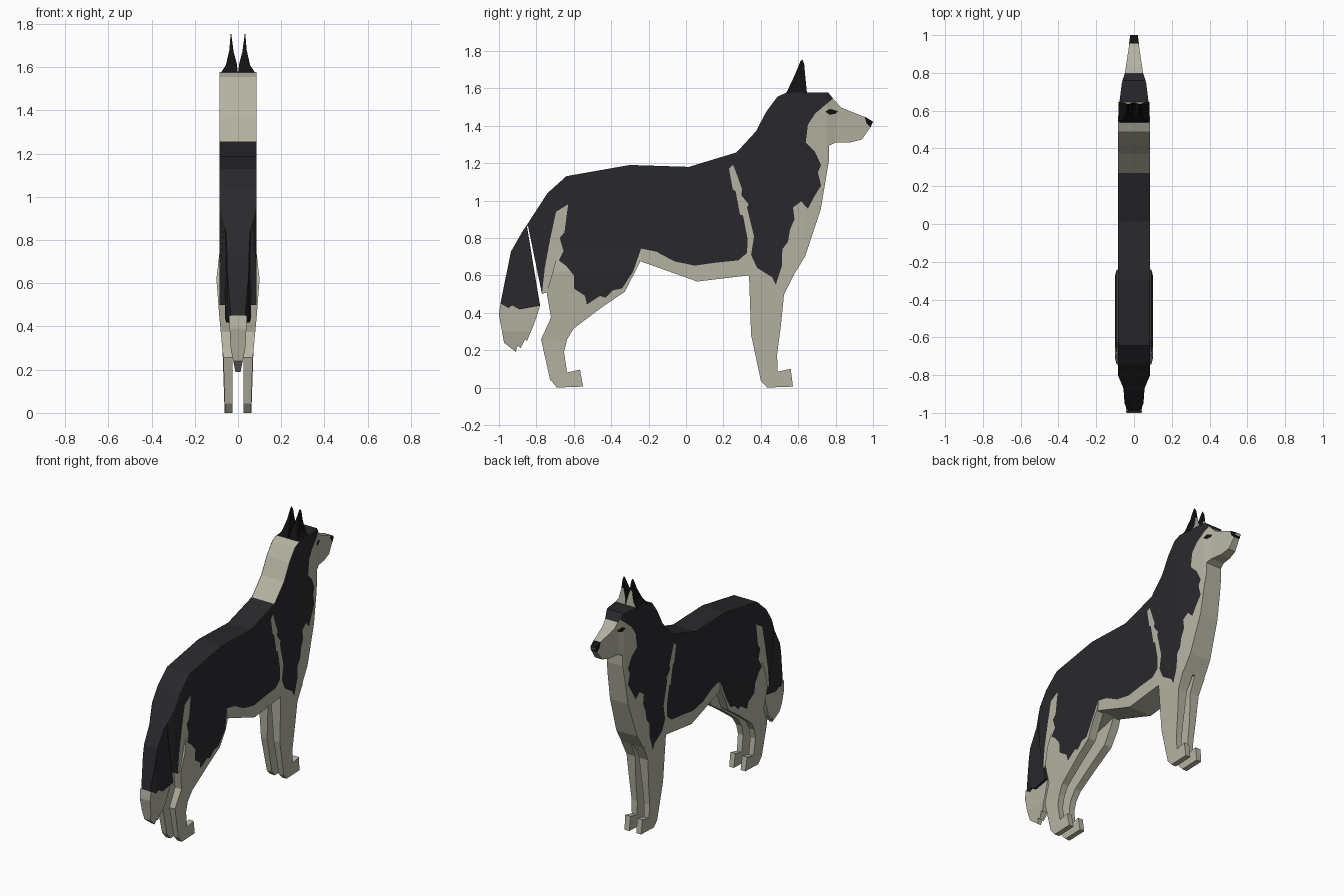
import bpy, bmesh
from mathutils import Vector


def material(name, rgb):
    m = bpy.data.materials.new(name)
    m.diffuse_color = (*rgb, 1)
    return m


MATS = [material("cream_fur", (0.46, 0.45, 0.36)),
        material("dark_fur", (0.022, 0.022, 0.026)),
        material("black", (0.006, 0.006, 0.006))]
CREAM, DARK, BLACK = 0, 1, 2


def lerp(table, t):
    if t <= table[0][0]:
        return table[0][1]
    for (a, va), (b, vb) in zip(table, table[1:]):
        if t <= b:
            return va + (vb - va) * (t - a) / (b - a)
    return table[-1][1]


def finish(name, bm):
    me = bpy.data.meshes.new(name)
    bm.to_mesh(me)
    bm.free()
    for m in MATS:
        me.materials.append(m)
    ob = bpy.data.objects.new(name, me)
    bpy.context.collection.objects.link(ob)


def outline(pts, axis, tables):
    """Side-view polygon, cut wherever a width table bends."""
    bm = bmesh.new()
    bm.faces.new([bm.verts.new((0, y, z)) for y, z in pts])
    no = Vector((0, 1, 0)) if axis == 1 else Vector((0, 0, 1))
    for t in sorted({k for tab in tables for k, _ in tab}):
        bmesh.ops.bisect_plane(bm, geom=bm.verts[:] + bm.edges[:] + bm.faces[:],
                               dist=1e-5, plane_co=no * t, plane_no=no)
    return bm


def slab(name, pts, axis, outer, inner=None, mat=CREAM, pick=None, side=1):
    """Solid between two width tables; without inner it is symmetric in x."""
    bm = outline(pts, axis, [outer] + ([inner] if inner else []))
    faces, rim = bm.faces[:], [e for e in bm.edges if e.is_boundary]
    far = {}
    for v in bm.verts[:]:
        x = lerp(outer, v.co[axis])
        xi = lerp(inner, v.co[axis]) if inner else -x
        far[v] = bm.verts.new((xi * side, v.co.y, v.co.z))
        v.co.x = x * side
    for e in rim:
        a, b = e.verts
        bm.faces.new((a, b, far[b], far[a]))
    for f in faces:
        bm.faces.new([far[v] for v in reversed(f.verts[:])])
    bmesh.ops.recalc_face_normals(bm, faces=bm.faces[:])
    for f in bm.faces:
        f.material_index = pick(f.calc_center_median(), f.normal) if pick else mat
    finish(name, bm)


def marking(name, pts, axis, table, mat=DARK, lift=0.0015):
    """Colour patch lying on both flanks."""
    for side, label in ((1, "right"), (-1, "left")):
        bm = outline(pts, axis, [table])
        for v in bm.verts:
            v.co.x = side * (lerp(table, v.co[axis]) + lift)
        bm.normal_update()
        for f in bm.faces:
            f.material_index = mat
            if f.normal.x * side < 0:
                f.normal_flip()
        finish(f"{name}_{label}", bm)


# Half widths along the body
WIDTH = [(-1, 0.03), (-0.95, 0.05), (-0.87, 0.056), (-0.8, 0.085), (0.53, 0.085),
         (0.64, 0.078), (0.75, 0.064), (0.8, 0.048), (1, 0.018)]

# Torso, neck and head
back = [(-0.87, 0.84), (-0.74, 1.04), (-0.64, 1.13), (-0.3, 1.19), (0.016, 1.18),
        (0.27, 1.257), (0.374, 1.37), (0.43, 1.476), (0.49, 1.556), (0.54, 1.578)]
face = [(0.76, 1.578), (0.795, 1.535), (0.83, 1.497), (0.96, 1.445), (1, 1.42),
        (0.985, 1.39), (0.94, 1.326), (0.877, 1.31), (0.8, 1.31), (0.765, 1.294)]
under = [(0.765, 1.22), (0.72, 0.95), (0.636, 0.7), (0.575, 0.6), (0.337, 0.6),
         (0.06, 0.567), (-0.24, 0.674), (-0.45, 0.62), (-0.77, 0.5), (-0.845, 0.866)]


def body_colour(c, n):
    top = n.z > 0.2 and abs(n.x) < 0.5
    return DARK if (top and (c.y < 0.27 or 0.54 < c.y < 0.8)) or n.y < -0.9 else CREAM


slab("body", back + face + under, 1, WIDTH, pick=body_colour)

# Dark coat on the flanks
stripe_back = [(0.23, 1.17), (0.25, 1.06), (0.265, 1.05), (0.289, 0.925), (0.305, 0.92),
               (0.33, 0.79)]
marking("flank_coat", back[1:6] + [(0.25, 1.19)] + stripe_back + [
    (0.326, 0.72), (0.28, 0.68), (0.16, 0.668), (0.048, 0.652), (-0.06, 0.674),
    (-0.16, 0.727), (-0.24, 0.743), (-0.3, 0.66), (-0.58, 0.66), (-0.62, 0.67),
    (-0.68, 0.68), (-0.655, 0.73), (-0.675, 0.8), (-0.65, 0.83), (-0.63, 0.98),
    (-0.695, 0.94), (-0.727, 0.79), (-0.755, 0.64), (-0.77, 0.5), (-0.845, 0.866),
    (-0.87, 0.84)], 1, WIDTH)
marking("shoulder_coat", [(0.25, 1.19)] + back[5:] + [
    (0.76, 1.578), (0.785, 1.545), (0.69, 1.465), (0.652, 1.406), (0.64, 1.31),
    (0.69, 1.26), (0.722, 1.19), (0.705, 1.15), (0.722, 1.08), (0.685, 1.02),
    (0.652, 0.957), (0.615, 0.995), (0.572, 0.963), (0.58, 0.9), (0.556, 0.845),
    (0.545, 0.78), (0.515, 0.74), (0.513, 0.65), (0.48, 0.55), (0.46, 0.59),
    (0.38, 0.64), (0.348, 0.71), (0.364, 0.807), (0.326, 0.963), (0.335, 0.98),
    (0.295, 1.03), (0.3, 1.06), (0.257, 1.18)], 1, WIDTH)

# Eyes and nose
marking("eye", [(0.745, 1.475), (0.77, 1.49), (0.812, 1.478), (0.8, 1.465), (0.77, 1.458)],
        1, WIDTH, BLACK, 0.003)
slab("nose", [(0.955, 1.449), (1, 1.422), (0.987, 1.392), (0.965, 1.412)], 1,
     [(0.95, 0.027), (1, 0.02)], mat=BLACK)

# Tail and its pale tip
slab("tail", [(-0.87, 0.842), (-0.936, 0.727), (-0.992, 0.45), (-0.95, 0.425), (-0.93, 0.44),
              (-0.89, 0.418), (-0.78, 0.438), (-0.85, 0.86)], 1, WIDTH[:3] + [(-0.78, 0.06)],
     mat=DARK)
slab("tail_tip", [(-0.992, 0.45), (-1, 0.39), (-0.973, 0.24), (-0.91, 0.19), (-0.9, 0.225),
                  (-0.885, 0.21), (-0.86, 0.257), (-0.85, 0.25), (-0.813, 0.337),
                  (-0.78, 0.438), (-0.89, 0.418), (-0.93, 0.44), (-0.95, 0.425)],
     2, [(0.19, 0.012), (0.3, 0.034), (0.45, 0.042)])

# Legs and ears, one per side
HIND_OUT = [(0, 0.06), (0.25, 0.068), (0.45, 0.087), (0.62, 0.1), (0.75, 0.085)]
HIND_IN = [(0, 0.026), (0.25, 0.026), (0.6, 0.04)]
FORE_OUT = [(0, 0.062), (0.3, 0.072), (0.6, 0.085)]
FORE_IN = [(0, 0.026), (0.3, 0.024), (0.6, 0.008)]
EAR_OUT = [(1.57, 0.083), (1.61, 0.056), (1.68, 0.04), (1.754, 0.034)]
EAR_IN = [(1.57, 0.0), (1.62, 0.006), (1.67, 0.02), (1.754, 0.031)]
hind = [(-0.24, 0.743), (-0.245, 0.674), (-0.326, 0.513), (-0.444, 0.433), (-0.6, 0.316),
        (-0.636, 0.257), (-0.652, 0.19), (-0.636, 0.08), (-0.567, 0.096), (-0.55, 0.005),
        (-0.69, 0), (-0.727, 0.043), (-0.775, 0.257), (-0.722, 0.374), (-0.745, 0.508),
        (-0.69, 0.7), (-0.62, 0.745)]
fore = [(0.337, 0.6), (0.575, 0.6), (0.524, 0.497), (0.508, 0.337), (0.487, 0.176),
        (0.49, 0.085), (0.56, 0.1), (0.572, 0.005), (0.433, 0), (0.4, 0.037), (0.348, 0.283)]
ear = [(0.535, 1.572), (0.583, 1.674), (0.612, 1.745), (0.622, 1.754), (0.632, 1.73),
       (0.638, 1.66), (0.647, 1.572)]
for side, label in ((1, "right"), (-1, "left")):
    slab(f"hind_leg_{label}", hind, 2, HIND_OUT, HIND_IN, side=side)
    slab(f"front_leg_{label}", fore, 2, FORE_OUT, FORE_IN, side=side)
    slab(f"ear_{label}", ear, 2, EAR_OUT, EAR_IN, side=side,
         pick=lambda c, n: CREAM if n.y > 0.7 and c.z < 1.68 else BLACK)

# Dark fur on the thighs
marking("thigh_fur", [(-0.24, 0.743), (-0.283, 0.62), (-0.342, 0.53), (-0.39, 0.52),
                      (-0.43, 0.48), (-0.46, 0.49), (-0.53, 0.444), (-0.54, 0.49),
                      (-0.6, 0.53), (-0.6, 0.6), (-0.64, 0.65), (-0.68, 0.68),
                      (-0.655, 0.73), (-0.62, 0.745)], 2, HIND_OUT)
